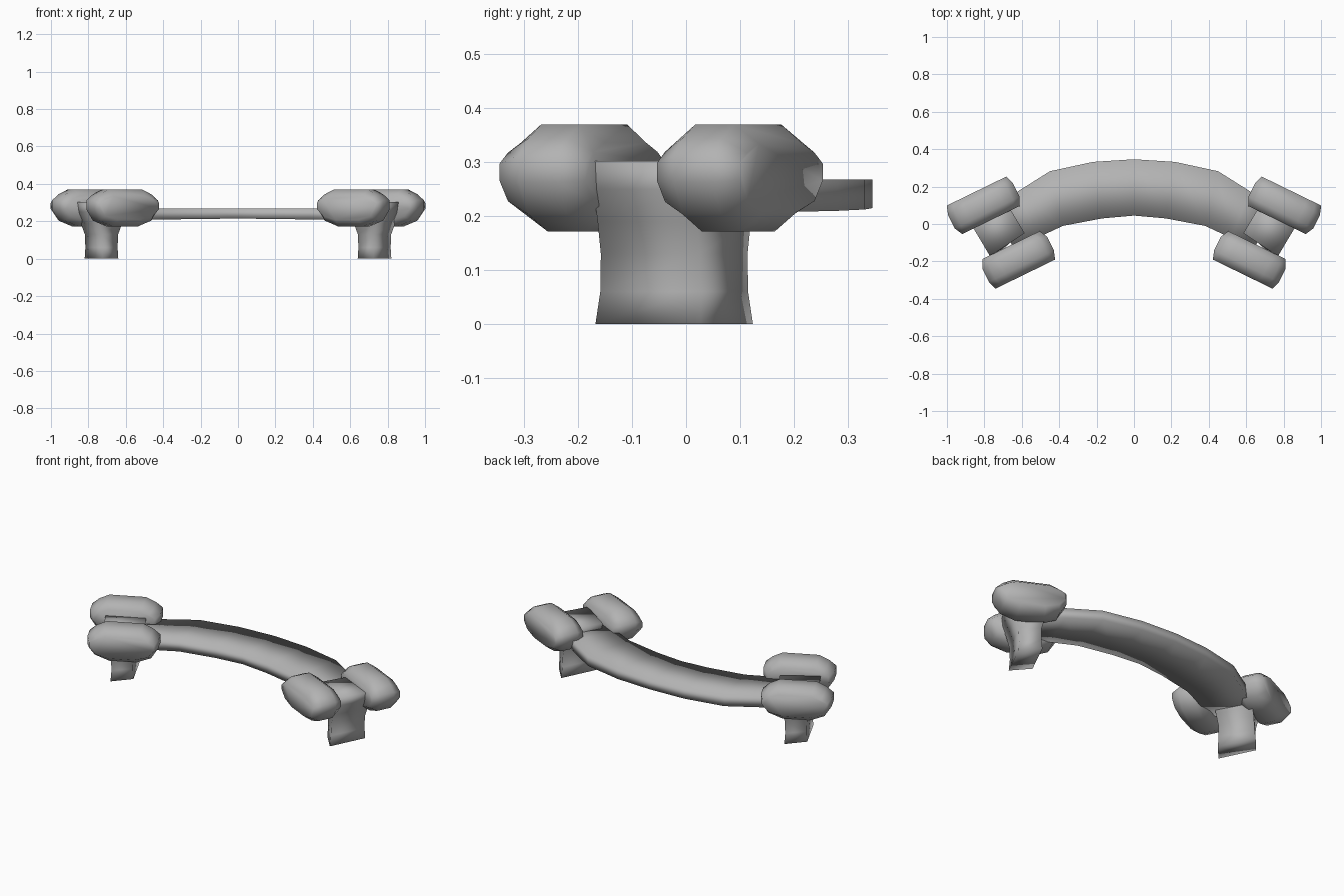
import bpy, bmesh, math
from mathutils import Vector

if "Cube" in bpy.data.objects:
    bpy.data.objects.remove(bpy.data.objects["Cube"])

# Darker grey shared by all parts
grey = bpy.data.materials.new("dark_grey")
grey.diffuse_color = (0.45, 0.45, 0.45, 1)
grey.use_nodes = True
grey.node_tree.nodes["Principled BSDF"].inputs["Base Color"].default_value = grey.diffuse_color


def loft(name, rings, mirror=False):
    """Skin equal-length closed rings, cap both ends, optionally mirror in x."""
    bm = bmesh.new()
    vr = [[bm.verts.new(p) for p in r] for r in rings]
    n = len(vr[0])
    for a, b in zip(vr, vr[1:]):
        for i in range(n):
            j = (i + 1) % n
            bm.faces.new((a[i], a[j], b[j], b[i]))
    bm.faces.new(vr[0][::-1])
    bm.faces.new(vr[-1])
    bmesh.ops.recalc_face_normals(bm, faces=bm.faces)
    for f in bm.faces:
        f.smooth = True
    me = bpy.data.meshes.new(name)
    bm.to_mesh(me)
    bm.free()
    me.materials.append(grey)
    ob = bpy.data.objects.new(name, me)
    bpy.context.collection.objects.link(ob)
    if mirror:
        ob.modifiers.new("Mirror", 'MIRROR')
    return ob


# Curved flat band between the two posts: (inner xy, outer xy) stations
half = [((0.17, 0.03), (0.22, 0.332)), ((0.38, -0.01), (0.45, 0.282)),
        ((0.52, -0.075), (0.62, 0.175)), ((0.65, -0.12), (0.73, 0.09))]
stations = [((-a[0], a[1]), (-b[0], b[1])) for a, b in reversed(half)]
stations += [((0, 0.045), (0, 0.346))] + half
rings = []
for i, (a, b) in enumerate(stations):
    low = 0.215 - 0.0025 * abs(i - 4)
    rings.append([(*a, low), (*b, low), (*b, 0.268), (*a, 0.268)])
loft("curved_band", rings)

# Flared posts: (z, half width vector, half depth vector)
posts = [(0.00, (0.042, -0.048), (0.048, 0.098)),
         (0.06, (0.040, -0.044), (0.046, 0.093)),
         (0.13, (0.043, -0.044), (0.046, 0.092)),
         (0.19, (0.062, -0.050), (0.049, 0.092)),
         (0.25, (0.085, -0.060), (0.052, 0.090)),
         (0.302, (0.092, -0.062), (0.053, 0.089))]
rings = []
for z, u, v in posts:
    c, u, v = Vector((0.73, -0.022, z)), Vector((*u, 0)), Vector((*v, 0))
    rings.append([c - u - v, c + u - v, c + u + v, c - u + v])
loft("post", rings, True)

# Rounded barrel-like pads, two on each post; "out" is the side away from it
side = [(0.38, -1), (0.8, -0.68), (1, -0.08), (1, 0.42), (0.8, 0.74), (0.52, 1)]
profile = side + [(-x, z) for x, z in reversed(side)]
ang = math.radians(-26)
U = Vector((math.cos(ang), math.sin(ang), 0))
V = Vector((-math.sin(ang), math.cos(ang), 0))
for name, cx, cy, out in (("front_pad", 0.62, -0.189, -1), ("back_pad", 0.803, 0.097, 1)):
    c = Vector((cx, cy, 0.271))
    rings = []
    for t, su, sz in ((-0.085, 0.88, 0.66), (-0.04, 1, 1),
                      (0.04, 1, 1), (0.088, 0.92, 0.64)):
        rings.append([c + U * (0.193 * su * x) + V * (t * out) + Vector((0, 0, 0.099 * sz * z))
                      for x, z in profile])
    loft(name, rings, True)
